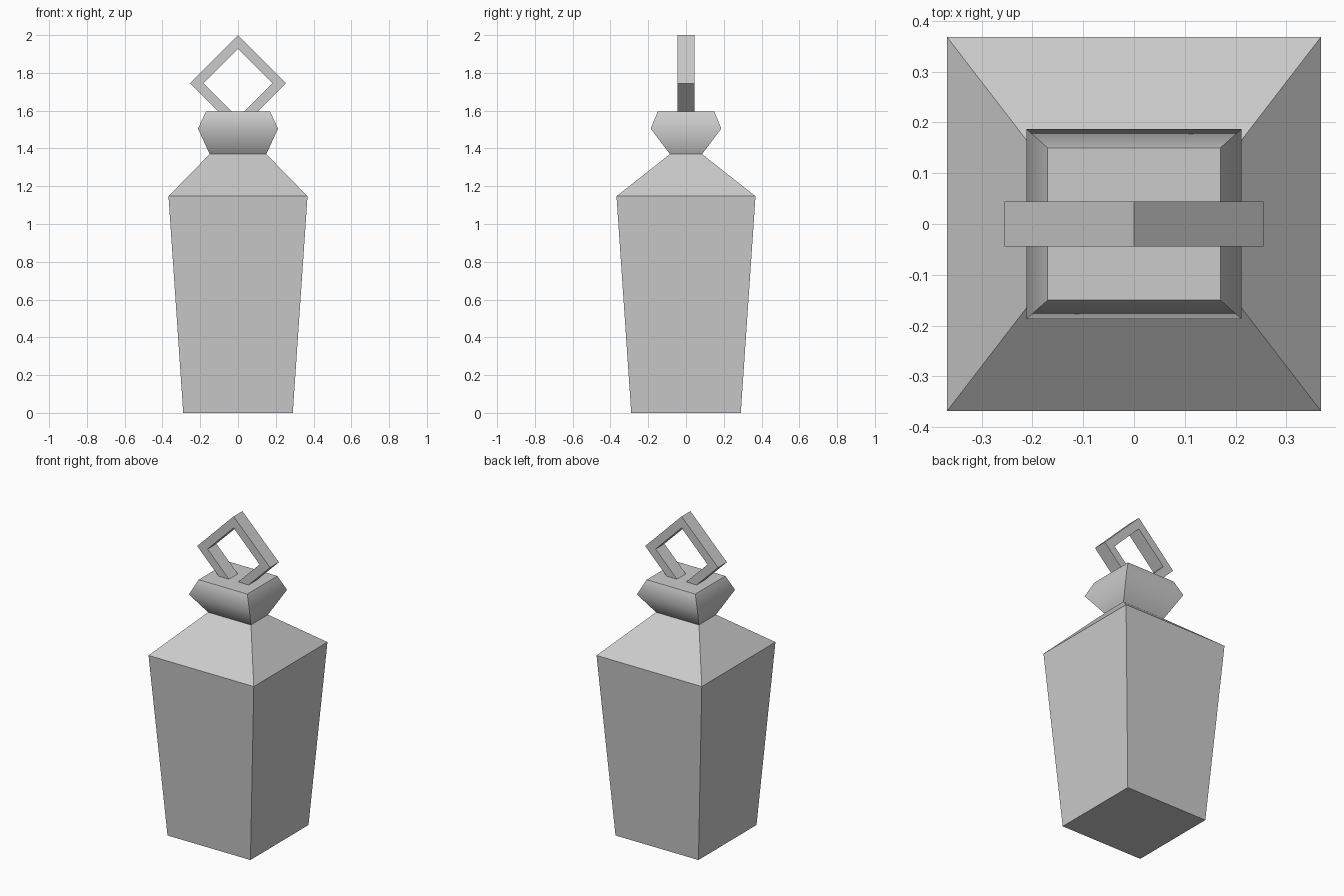
import bpy, bmesh

if "Cube" in bpy.data.objects:
    bpy.data.objects.remove(bpy.data.objects["Cube"])


def make_object(name, bm):
    bmesh.ops.recalc_face_normals(bm, faces=bm.faces)
    mesh = bpy.data.meshes.new(name)
    bm.to_mesh(mesh)
    bm.free()
    obj = bpy.data.objects.new(name, mesh)
    bpy.context.collection.objects.link(obj)
    return obj


def bridge(bm, a, b):
    for i in range(len(a)):
        j = (i + 1) % len(a)
        bm.faces.new((a[i], a[j], b[j], b[i]))


def loft(name, sections, cap_bottom=True):
    """Stack rectangles given as (z, half width, half depth)."""
    bm = bmesh.new()
    rings = [[bm.verts.new((sx * hx, sy * hy, z))
              for sx, sy in ((-1, -1), (1, -1), (1, 1), (-1, 1))]
             for z, hx, hy in sections]
    for a, b in zip(rings, rings[1:]):
        bridge(bm, a, b)
    bm.faces.new(rings[-1])
    if cap_bottom:
        bm.faces.new(rings[0])
    return make_object(name, bm)


# Tapered square body with sloping shoulders
loft("body", [(0, 0.29, 0.29), (1.147, 0.368, 0.368), (1.37, 0.15, 0.085)])

# Faceted collar, smoothed across its waist only
collar = loft("collar", [(1.37, 0.15, 0.085), (1.505, 0.212, 0.187),
                         (1.595, 0.17, 0.15)], cap_bottom=False)
for poly in collar.data.polygons:
    poly.use_smooth = True
bm = bmesh.new()
bm.from_mesh(collar.data)
for e in bm.edges:
    z0, z1 = (v.co.z for v in e.verts)
    e.smooth = abs(z0 - z1) < 1e-4 and abs(z0 - 1.505) < 1e-3
bm.to_mesh(collar.data)
bm.free()

# Diamond-shaped hanging loop, its lower corner sunk into the collar
bm = bmesh.new()
outer, inner, half_y, centre_z = 0.255, 0.182, 0.044, 1.745
corners = []
for dx, dz in ((1, 0), (0, 1), (-1, 0), (0, -1)):
    corners.append([bm.verts.new((dx * r, y, centre_z + dz * r))
                    for r, y in ((outer, -half_y), (outer, half_y),
                                 (inner, half_y), (inner, -half_y))])
for i in range(4):
    bridge(bm, corners[i], corners[(i + 1) % 4])
make_object("hanging_loop", bm)
